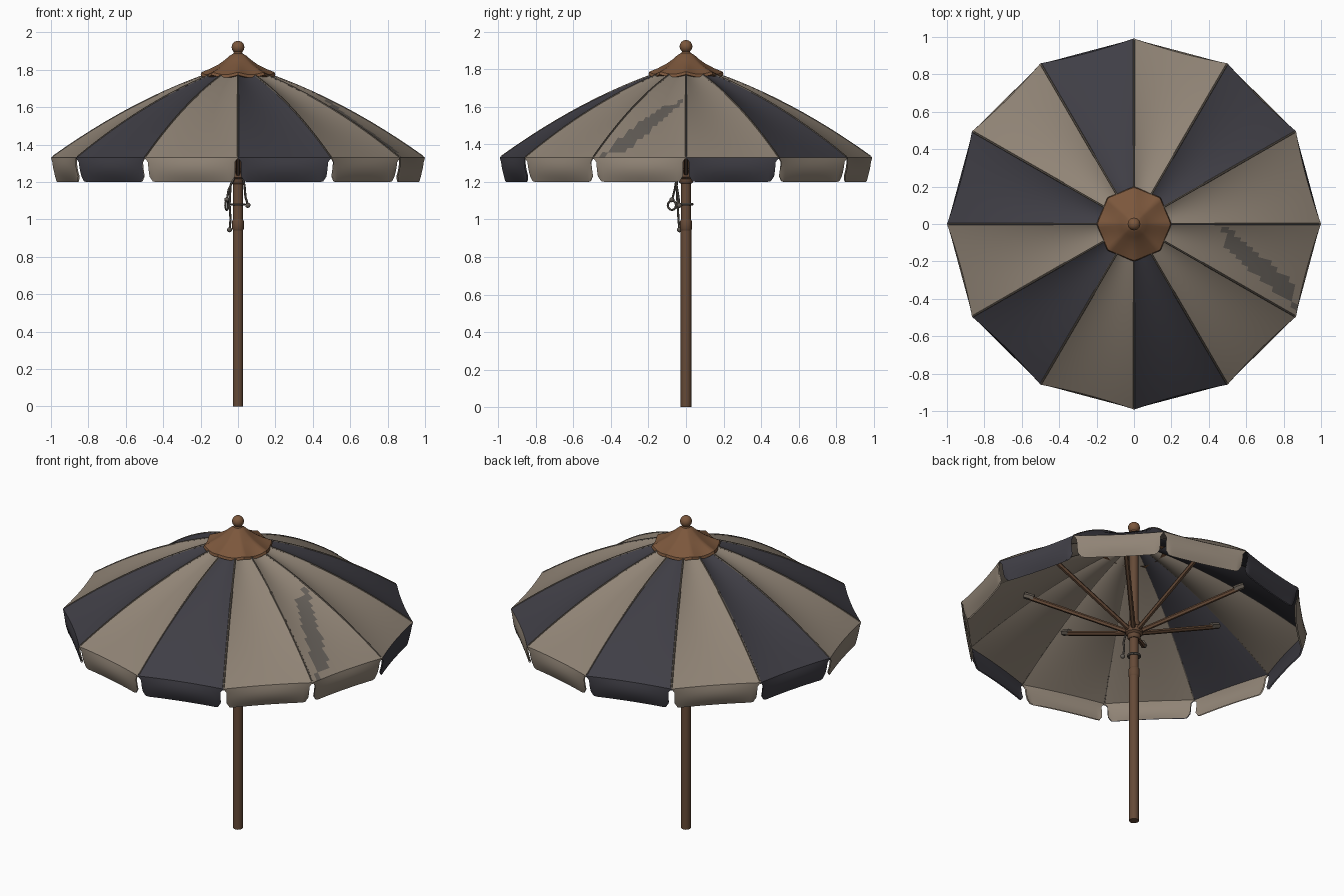
import bpy, bmesh, math
from mathutils import Vector

old = bpy.data.objects.get("Cube")
if old:
    bpy.data.objects.remove(old, do_unlink=True)


def make_material(name, rgb):
    m = bpy.data.materials.new(name)
    m.use_nodes = True
    m.diffuse_color = (*rgb, 1)
    bsdf = next(n for n in m.node_tree.nodes if n.type == 'BSDF_PRINCIPLED')
    bsdf.inputs["Base Color"].default_value = (*rgb, 1)
    bsdf.inputs["Roughness"].default_value = 0.9
    return m


BEIGE = make_material("beige_cloth", (0.28, 0.23, 0.18))
DARK = make_material("charcoal_cloth", (0.05, 0.048, 0.06))
STAIN = make_material("stained_cloth", (0.13, 0.115, 0.10))
SEAM = make_material("seam_taupe", (0.12, 0.10, 0.08))
CAP = make_material("cap_brown", (0.20, 0.095, 0.045))
WOOD = make_material("pole_wood", (0.13, 0.068, 0.038))
ROPE = make_material("rope_grey", (0.12, 0.105, 0.09))

PANELS = 12
RIM_Z, HEM_Z = 1.33, 1.20


def finish(name, bm, mats, smooth=True):
    me = bpy.data.meshes.new(name)
    bm.to_mesh(me)
    bm.free()
    for m in mats:
        me.materials.append(m)
    ob = bpy.data.objects.new(name, me)
    bpy.context.collection.objects.link(ob)
    if smooth:
        bpy.ops.object.select_all(action='DESELECT')
        ob.select_set(True)
        bpy.context.view_layer.objects.active = ob
        bpy.ops.object.shade_smooth_by_angle(angle=math.radians(40))
    return ob


def tube(name, points, radius, mat, cyclic=False):
    cu = bpy.data.curves.new(name, 'CURVE')
    cu.dimensions = '3D'
    cu.bevel_depth = radius
    cu.bevel_resolution = 1
    cu.use_fill_caps = True
    sp = cu.splines.new('POLY')
    sp.points.add(len(points) - 1)
    for p, co in zip(sp.points, points):
        p.co = (*co, 1)
    sp.use_cyclic_u = cyclic
    cu.materials.append(mat)
    ob = bpy.data.objects.new(name, cu)
    bpy.context.collection.objects.link(ob)
    bpy.ops.object.select_all(action='DESELECT')
    ob.select_set(True)
    bpy.context.view_layer.objects.active = ob
    bpy.ops.object.convert(target='MESH')
    bpy.ops.object.shade_smooth_by_angle(angle=math.radians(40))
    return ob


def lathe(name, profile, sides, mat):
    bm = bmesh.new()
    rings = []
    for r, z in profile:
        rings.append([bm.verts.new((r * math.cos(a), r * math.sin(a), z))
                      for a in (math.tau * k / sides for k in range(sides))])
    for low, high in zip(rings, rings[1:]):
        for k in range(sides):
            n = (k + 1) % sides
            bm.faces.new((low[k], low[n], high[n], high[k]))
    bm.faces.new(rings[0][::-1])
    bm.faces.new(rings[-1])
    return finish(name, bm, [mat])


def rib_dir(i):
    a = math.tau * i / PANELS
    return Vector((math.cos(a), 0.992 * math.sin(a), 0))


def canopy_z(r):
    return 1.83 - 0.28 * r - 0.22 * r * r


def panel_point(i, u, r):
    # Cloth hangs slightly between neighbouring ribs
    p = rib_dir(i).lerp(rib_dir(i + 1), u) * r
    bow = 4 * u * (1 - u)
    p *= 1 - 0.012 * bow * r
    p.z = canopy_z(r) - 0.09 * bow * r * (1 - r)
    return p


def valance_point(i, u, v):
    # Flap narrows below the rim and has rounded lower corners
    inset = 0.035 * min(1, v * 4)
    w = inset + u * (1 - 2 * inset)
    edge = min(u, 1 - u)
    corner = max(0, 1 - edge / 0.07)
    lift = 0.03 * (1 - math.sqrt(max(0, 1 - corner * corner)))
    p = panel_point(i, w, 1.0)
    p *= (1 - 0.018 * v * v + 0.012 * math.sin(math.pi * v) * 4 * u * (1 - u))
    p.z = RIM_Z - v * (RIM_Z - HEM_Z - lift)
    return p


def add_grid(bm, fn, nu, nv, pick, flip):
    us = [k / nu for k in range(nu + 1)]
    vs = [k / nv for k in range(nv + 1)]
    g = [[bm.verts.new(fn(u, v)) for v in vs] for u in us]
    for a in range(nu):
        for b in range(nv):
            q = [g[a][b], g[a][b + 1], g[a + 1][b + 1], g[a + 1][b]]
            f = bm.faces.new(q[::-1] if flip else q)
            f.material_index = pick(f.calc_center_median())


def cloth(name, body_dark, flap_dark, offset, stained=None):
    def stain_rule(c):
        line = -0.08 - (c.x - 0.5) * 0.85
        return 2 if 0.48 < c.x < 0.86 and abs(c.y - line) < 0.065 else 0

    bm = bmesh.new()
    for i in range(PANELS):
        def body(u, v):
            p = panel_point(i, u, 0.03 + 0.97 * v)
            p.z -= offset
            return p

        def flap(u, v):
            p = valance_point(i, u, v)
            return Vector((p.x * (1 - offset), p.y * (1 - offset), p.z))
        shade = 1 if i in body_dark else 0
        pick = stain_rule if i == stained else (lambda c: shade)
        add_grid(bm, body, 16, 24, pick, offset > 0)
        flap_shade = 1 if i in flap_dark else 0
        add_grid(bm, flap, 28, 8, lambda c: flap_shade, offset > 0)
    return finish(name, bm, [BEIGE, DARK, STAIN])


# Canopy cloth with hanging flaps, and its lining
cloth("canopy", {1, 3, 5, 7, 9}, {0, 3, 5, 7, 9}, 0, stained=11)
cloth("canopy_lining", {1, 3, 4, 6}, {0, 3, 5, 9}, 0.008)

# Stitched seams along the ribs
for i in range(PANELS):
    pts = []
    for k in range(13):
        r = 0.1 + 0.89 * k / 12
        pts.append(rib_dir(i) * r + Vector((0, 0, canopy_z(r) - 0.003)))
    tube("canopy_seam", pts, 0.006, SEAM)

# Scalloped top cap with eight corners
bm = bmesh.new()
N = 64
profile = [(0.165, 1.765), (0.20, 1.772), (0.195, 1.787), (0.15, 1.805),
           (0.105, 1.828), (0.07, 1.853), (0.045, 1.875), (0.02, 1.89)]
rings = []
for r, z in profile:
    ring = []
    for k in range(N):
        a = math.tau * k / N
        wave = abs(math.sin(4 * a))
        flare = (r / 0.2) ** 2
        rr = r * (1 - 0.075 * wave * flare)
        ring.append(bm.verts.new((rr * math.cos(a), rr * math.sin(a),
                                  z - 0.014 * wave * flare)))
    rings.append(ring)
for low, high in zip(rings, rings[1:]):
    for k in range(N):
        n = (k + 1) % N
        bm.faces.new((low[k], low[n], high[n], high[k]))
bm.faces.new(rings[-1])
finish("top_cap", bm, [CAP])

# Round finial
lathe("finial_neck", [(0.03, 1.87), (0.026, 1.885), (0.018, 1.90)], 16, CAP)
bm = bmesh.new()
bmesh.ops.create_uvsphere(bm, u_segments=20, v_segments=12, radius=0.034)
bmesh.ops.translate(bm, verts=bm.verts, vec=(0, 0, 1.921))
finish("finial_ball", bm, [CAP])

# Pole with a joint sleeve
lathe("pole", [(0.028, 0), (0.028, 0.94), (0.026, 0.96), (0.026, 1.80)], 12, WOOD)
lathe("pole_sleeve", [(0.027, 0.94), (0.032, 0.95), (0.032, 0.99), (0.027, 1.0)], 12, WOOD)

# Sliding hub, struts and their end blocks
lathe("strut_hub", [(0.03, 1.19), (0.038, 1.20), (0.038, 1.215), (0.05, 1.225),
                    (0.05, 1.26), (0.036, 1.27), (0.034, 1.30), (0.028, 1.31)], 16, WOOD)
for k in range(8):
    a = math.tau * k / 8
    d = Vector((math.cos(a), math.sin(a), 0))
    start = d * 0.04 + Vector((0, 0, 1.245))
    end = d * 0.59 + Vector((0, 0, 1.49))
    tube("strut", [start, end], 0.014, WOOD)
    tube("strut_end", [end - d * 0.02, end + d * 0.035 + Vector((0, 0, 0.02))], 0.019, SEAM)

# Pull ropes with knots, hanging in front of the pole
tube("rope_long", [(-0.02, -0.045, 1.25), (-0.04, -0.05, 1.18), (-0.045, -0.045, 1.08),
                   (-0.04, -0.04, 1.0), (-0.045, -0.035, 0.94)], 0.006, ROPE)
tube("rope_short", [(0.02, -0.045, 1.25), (0.035, -0.05, 1.18), (0.04, -0.04, 1.12),
                    (0.055, -0.035, 1.07)], 0.006, ROPE)
tube("rope_side", [(-0.02, -0.05, 1.22), (-0.05, -0.06, 1.16), (-0.06, -0.075, 1.10)],
     0.006, ROPE)
tube("rope_loop", [(-0.06 + 0.008 * math.cos(t), -0.075 + 0.022 * math.cos(t),
                    1.075 + 0.025 * math.sin(t))
                   for t in (math.tau * k / 12 for k in range(12))], 0.006, ROPE, True)
tube("rope_wrap", [(0.034 * math.cos(t), 0.034 * math.sin(t), 1.08)
                   for t in (math.tau * k / 16 for k in range(16))], 0.007, ROPE, True)
for spot in [(-0.045, -0.035, 0.945), (0.053, -0.036, 1.075), (-0.06, -0.075, 1.105)]:
    bm = bmesh.new()
    bmesh.ops.create_icosphere(bm, subdivisions=2, radius=0.014)
    bmesh.ops.translate(bm, verts=bm.verts, vec=spot)
    finish("rope_knot", bm, [ROPE])
